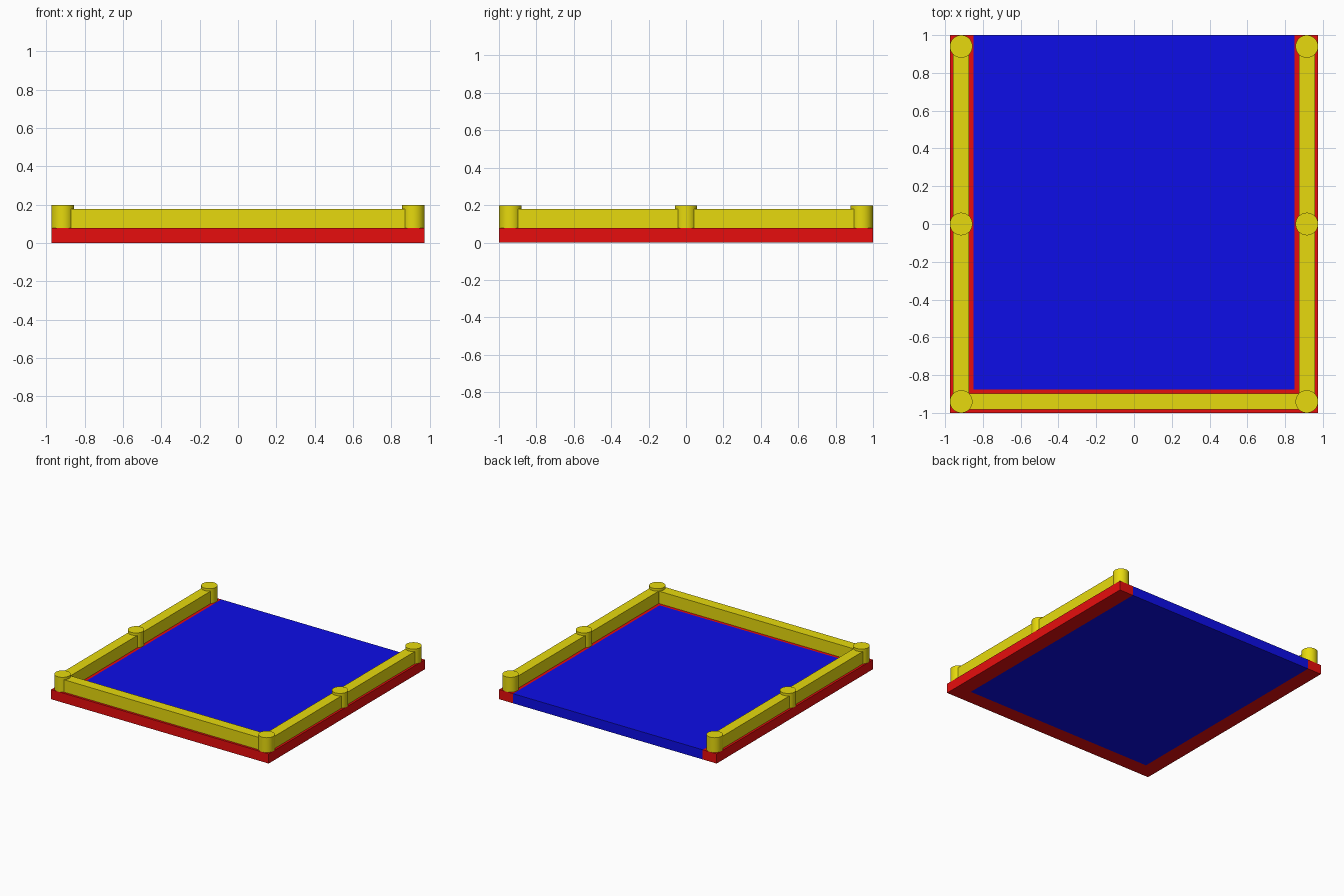
import bpy
import bmesh
import math

if "Cube" in bpy.data.objects:
    bpy.data.objects.remove(bpy.data.objects["Cube"])

BASE_TOP, WALL_TOP, POST_TOP = 0.078, 0.178, 0.198
HALF_X, HALF_Y = 0.975, 1.0
INNER_X, INNER_Y = 0.85, -0.875
POST_X, POST_Y, POST_R = 0.915, 0.94, 0.06
WALL_W = 0.084


def material(name, rgb):
    mat = bpy.data.materials.new(name)
    mat.use_nodes = True
    mat.diffuse_color = (*rgb, 1)
    mat.node_tree.nodes["Principled BSDF"].inputs["Base Color"].default_value = (*rgb, 1)
    return mat


red = material("red", (0.8, 0.004, 0.004))
blue = material("blue", (0.004, 0.004, 0.8))
yellow = material("yellow", (0.8, 0.7, 0.004))


def prism(name, outline, z0, z1, mat):
    """Extrude a flat counter-clockwise outline from z0 up to z1."""
    bm = bmesh.new()
    face = bm.faces.new([bm.verts.new((x, y, z0)) for x, y in outline])
    top = bmesh.ops.extrude_face_region(bm, geom=[face])["geom"]
    verts = [v for v in top if isinstance(v, bmesh.types.BMVert)]
    bmesh.ops.translate(bm, verts=verts, vec=(0, 0, z1 - z0))
    bmesh.ops.recalc_face_normals(bm, faces=bm.faces)
    mesh = bpy.data.meshes.new(name)
    bm.to_mesh(mesh)
    bm.free()
    mesh.materials.append(mat)
    obj = bpy.data.objects.new(name, mesh)
    bpy.context.collection.objects.link(obj)
    return obj


def box(name, x0, x1, y0, y1, z0, z1, mat):
    return prism(name, [(x0, y0), (x1, y0), (x1, y1), (x0, y1)], z0, z1, mat)


# Base: U-shaped frame, open at the back, around a flush floor panel
prism("base_frame",
      [(-HALF_X, -HALF_Y), (HALF_X, -HALF_Y), (HALF_X, HALF_Y), (INNER_X, HALF_Y),
       (INNER_X, INNER_Y), (-INNER_X, INNER_Y), (-INNER_X, HALF_Y), (-HALF_X, HALF_Y)],
      0, BASE_TOP, red)
box("floor_panel", -INNER_X, INNER_X, INNER_Y, HALF_Y, 0, BASE_TOP, blue)

# Low walls on the frame
w = WALL_W / 2
box("front_wall", -POST_X, POST_X, -POST_Y - w, -POST_Y + w, BASE_TOP, WALL_TOP, yellow)
for side, sx in (("left", 1), ("right", -1)):
    cx = sx * POST_X
    box(side + "_wall", cx - w, cx + w, -POST_Y, POST_Y, BASE_TOP, WALL_TOP, yellow)

    # Round posts along each side wall
    for place, y in (("front", -POST_Y), ("middle", 0), ("back", POST_Y)):
        bpy.ops.mesh.primitive_cylinder_add(
            vertices=40, radius=POST_R, depth=POST_TOP - BASE_TOP,
            location=(cx, y, (POST_TOP + BASE_TOP) / 2))
        post = bpy.context.object
        post.name = f"{place}_{side}_post"
        post.data.materials.append(yellow)
        bpy.ops.object.shade_smooth_by_angle(angle=math.radians(30))
